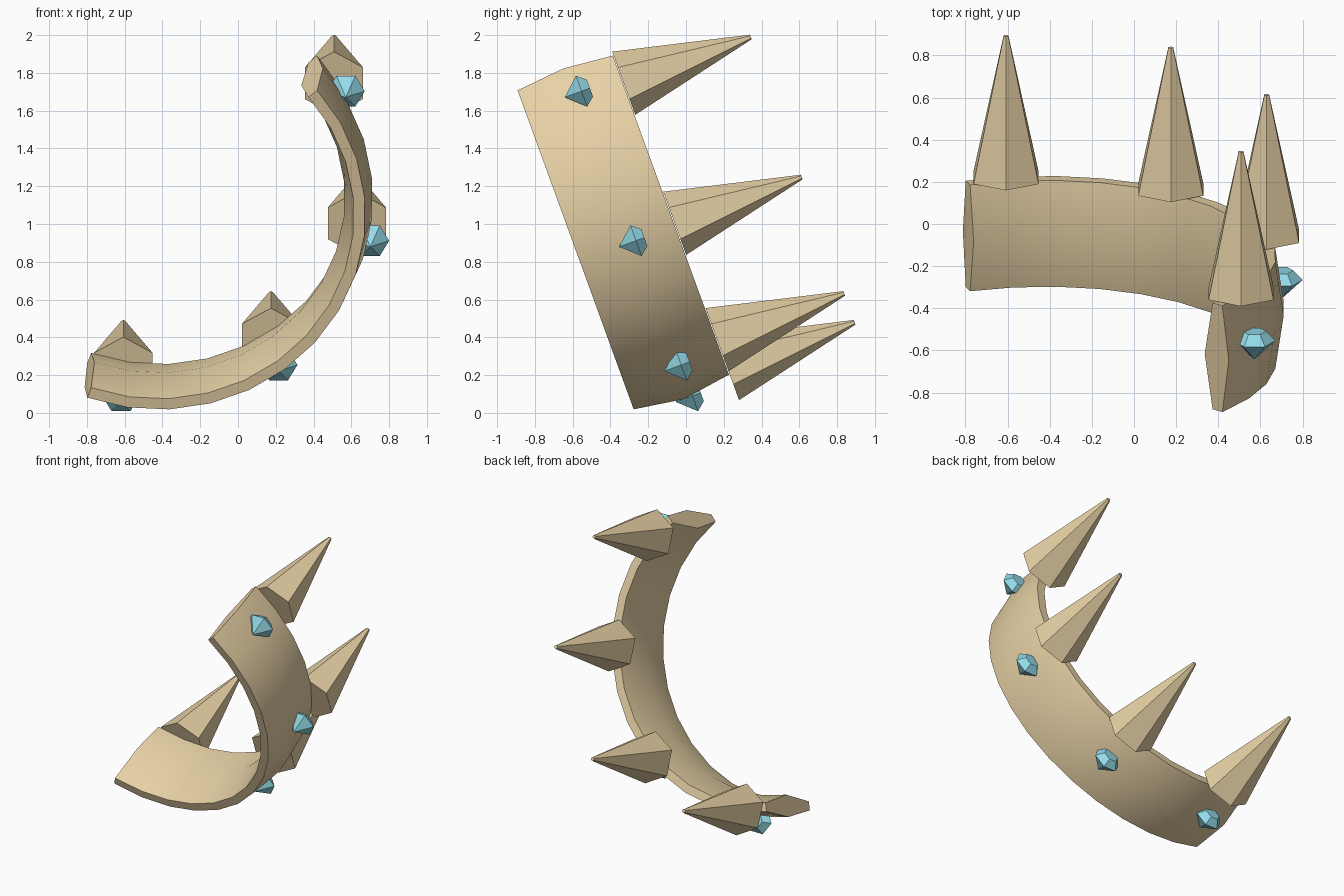
import bpy, bmesh
from math import sin, cos, pi, radians
from mathutils import Vector

if "Cube" in bpy.data.objects:
    bpy.data.objects.remove(bpy.data.objects["Cube"])

TILT = radians(20)                 # lean of the crown axis
CX, CS = -0.42, 1.206              # ring centre in the tilted plane
ARC = (-110.2, 40.0)               # extent of the broken ring, degrees
STATIONS = (-100, -56.5, -13, 30.5)  # spike and gem positions


def place(x, s, t):
    """x across, s up in the ring plane, t along the crown axis."""
    return Vector((x, t * cos(TILT) - s * sin(TILT), t * sin(TILT) + s * cos(TILT)))


def material(name, color):
    m = bpy.data.materials.new(name)
    m.diffuse_color = color
    m.use_nodes = True
    m.node_tree.nodes["Principled BSDF"].inputs["Base Color"].default_value = m.diffuse_color
    return m


gold = material("gold", (0.80, 0.64, 0.38, 1))
cyan = material("cyan_crystal", (0.30, 0.72, 0.82, 1))


def loft(name, rings, mat):
    """Skin equal-length rings of points and cap both ends."""
    bm = bmesh.new()
    vr = [[bm.verts.new(p) for p in ring] for ring in rings]
    n = len(vr[0])
    for a, b in zip(vr, vr[1:]):
        for i in range(n):
            j = (i + 1) % n
            bm.faces.new((a[i], a[j], b[j], b[i]))
    bm.faces.new(vr[0])
    bm.faces.new(vr[-1])
    bmesh.ops.remove_doubles(bm, verts=bm.verts, dist=0.0005)
    bmesh.ops.recalc_face_normals(bm, faces=bm.faces)
    me = bpy.data.meshes.new(name)
    bm.to_mesh(me)
    bm.free()
    me.materials.append(mat)
    ob = bpy.data.objects.new(name, me)
    bpy.context.collection.objects.link(ob)
    return ob


def on_ring(deg, r):
    a = radians(deg)
    return CX + r * cos(a), CS + r * sin(a)


def hexagon(c, r, t, start):
    return [place(c[0] + r * cos(start + k * pi / 3), c[1] + r * sin(start + k * pi / 3), t)
            for k in range(6)]


# Curved band: six-sided lens profile (radius, axis) swept along the arc
profile = [(1.095, -0.254), (1.135, 0.015), (1.095, 0.283),
           (1.035, 0.283), (0.986, 0.015), (1.035, -0.254)]
SEGS = 13
rings = []
for i in range(SEGS + 1):
    deg = ARC[0] + (ARC[1] - ARC[0]) * i / SEGS
    rings.append([place(*on_ring(deg, r), t) for r, t in profile])
band = loft("crown_band", rings, gold)
bpy.context.view_layer.objects.active = band
band.select_set(True)
bpy.ops.object.shade_smooth_by_angle(angle=radians(30))

for i, deg in enumerate(STATIONS, 1):
    # Six-sided spike standing on the back rim
    c = on_ring(deg, 1.077)
    loft(f"spike_{i}", [hexagon(c, 0.178, 0.287, pi / 2), hexagon(c, 0.013, 1.003, pi / 2)], gold)
    # Cut gem set in the outer face: pointed front, girdle, flat table
    c = on_ring(deg, 1.15)
    loft(f"gem_{i}", [hexagon(c, 0.002, -0.03, 0), hexagon(c, 0.1, 0.063, 0),
                      hexagon(c, 0.055, 0.11, 0)], cyan)
